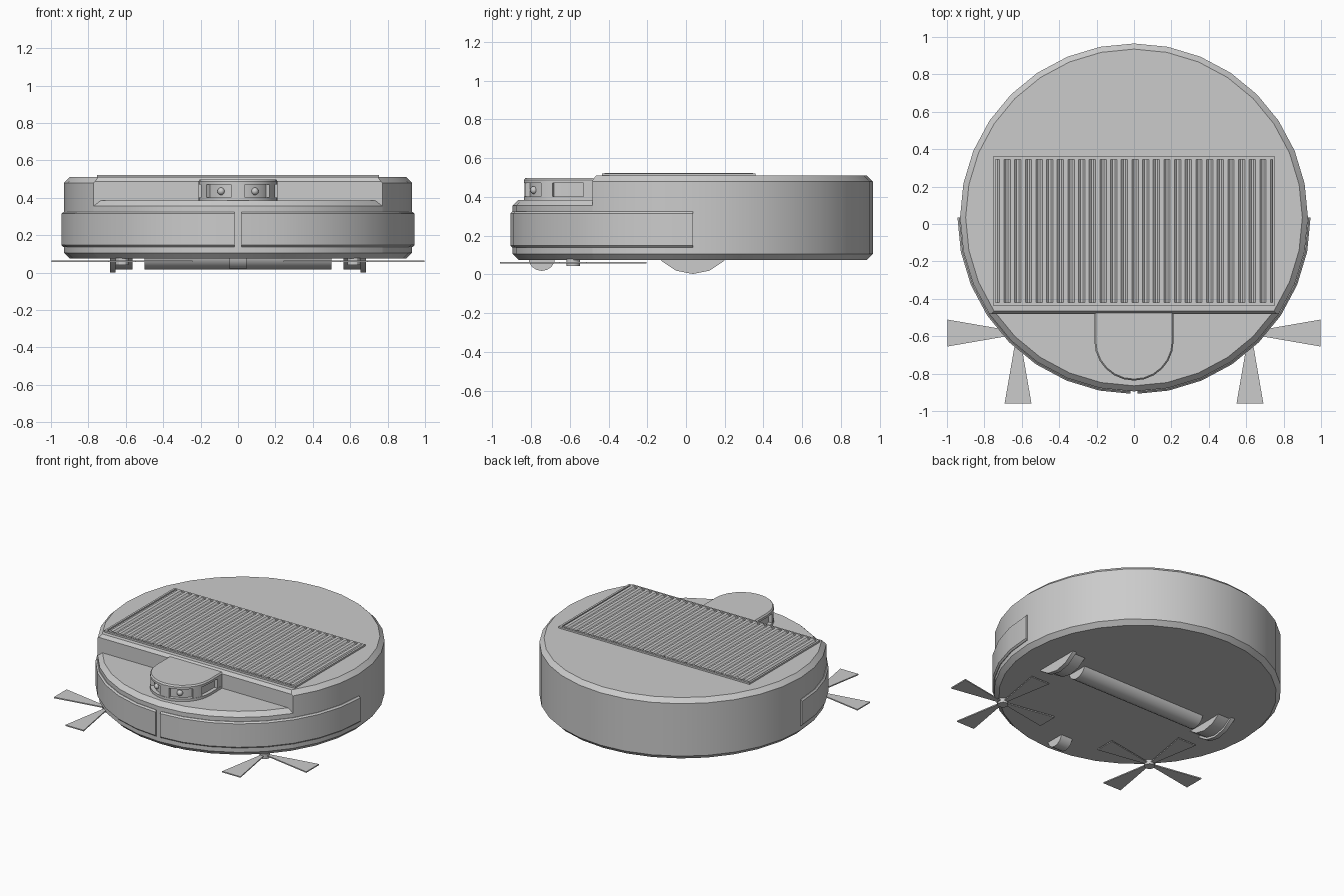
import bpy, bmesh, math
from mathutils import Matrix, Vector

if "Cube" in bpy.data.objects:
    bpy.data.objects.remove(bpy.data.objects["Cube"])

CY = 0.035          # centre of the round body in y
SIDES = 32

grey = bpy.data.materials.new("light_grey")
grey.diffuse_color = (0.6, 0.6, 0.6, 1)
grey.use_nodes = True
grey.node_tree.nodes["Principled BSDF"].inputs["Base Color"].default_value = grey.diffuse_color


def finish(bm, name, smooth=True):
    bmesh.ops.recalc_face_normals(bm, faces=bm.faces[:])
    me = bpy.data.meshes.new(name)
    bm.to_mesh(me)
    bm.free()
    me.materials.append(grey)
    if smooth:
        me.shade_smooth()
        me.set_sharp_from_angle(angle=math.radians(30))
    ob = bpy.data.objects.new(name, me)
    bpy.context.collection.objects.link(ob)
    return ob


def ring(bm, pts):
    return [bm.verts.new(p) for p in pts]


def loft(bm, loops):
    """Skin closed loops of points and cap both ends."""
    vs = [ring(bm, l) for l in loops]
    n = len(vs[0])
    for a, b in zip(vs, vs[1:]):
        for i in range(n):
            j = (i + 1) % n
            bm.faces.new((a[i], a[j], b[j], b[i]))
    bm.faces.new(vs[0][::-1])
    bm.faces.new(vs[-1])


def prism(bm, outline, z0, z1):
    loft(bm, [[(x, y, z) for x, y in outline] for z in (z0, z1)])


def box(bm, x0, x1, y0, y1, z0, z1):
    prism(bm, [(x0, y0), (x1, y0), (x1, y1), (x0, y1)], z0, z1)


def cylinder(bm, x0, x1, y, z, r, n):
    """Cylinder lying along x."""
    loft(bm, [[(x, y + r * math.sin(2 * math.pi * i / n), z - r * math.cos(2 * math.pi * i / n))
               for i in range(n)] for x in (x0, x1)])


def clip(bm, co, no, cap=True):
    """Remove everything on the side the normal points to."""
    res = bmesh.ops.bisect_plane(bm, geom=bm.verts[:] + bm.edges[:] + bm.faces[:],
                                 plane_co=co, plane_no=no, clear_outer=True)
    if cap:
        bmesh.ops.holes_fill(bm, edges=[e for e in bm.edges if e.is_boundary], sides=0)


def circle(r, z, n=SIDES):
    return [(r * math.cos(2 * math.pi * i / n), CY + r * math.sin(2 * math.pi * i / n), z)
            for i in range(n)]


# Body: full-height rear and lower front deck, joined by a step wall
WALL = -0.482
low = [(0.90, 0.075), (0.93, 0.105), (0.93, 0.355)]
bm = bmesh.new()
loft(bm, [circle(r, z) for r, z in low + [(0.93, 0.48), (0.90, 0.51)]])
clip(bm, (0, WALL, 0), (0, -1, 0), False)
front = bmesh.new()
loft(front, [circle(r, z) for r, z in low + [(0.90, 0.385)]])
clip(front, (0, WALL, 0), (0, 1, 0), False)
tmp = bpy.data.meshes.new("tmp")
front.to_mesh(tmp)
front.free()
bm.from_mesh(tmp)
bpy.data.meshes.remove(tmp)
bmesh.ops.remove_doubles(bm, verts=bm.verts[:], dist=1e-4)
bmesh.ops.holes_fill(bm, edges=[e for e in bm.edges if e.is_boundary], sides=0)
edge = [e for e in bm.edges if all(v.co.z > 0.509 and v.co.y < WALL + 0.001 for v in e.verts)]
bmesh.ops.bevel(bm, geom=edge, offset=0.022, segments=1, affect='EDGES', profile=0.5)
finish(bm, "body")

# Bumper halves wrapping the front
profile = [(0.92, 0.138), (0.934, 0.138), (0.944, 0.148), (0.944, 0.315), (0.934, 0.325), (0.92, 0.325)]
for s, side in ((1, "right"), (-1, "left")):
    path = [Vector((math.cos(a), math.sin(a))) for a in
            (-2 * math.pi * i / SIDES for i in range(SIDES // 4 + 1))]
    path[-1] = path[-2].lerp(path[-1], 0.9)
    bm = bmesh.new()
    loft(bm, [[(s * p.x * r, CY + p.y * r, z) for r, z in profile] for p in path])
    finish(bm, "bumper_" + side)

# Ribbed panel on the top
X, Y0, Y1 = 0.755, -0.435, 0.36
bm = bmesh.new()
for x0, x1, y0, y1 in ((-X, X, Y0, Y0 + 0.014), (-X, X, Y1 - 0.014, Y1),
                       (-X, -X + 0.014, Y0 + 0.014, Y1 - 0.014), (X - 0.014, X, Y0 + 0.014, Y1 - 0.014)):
    box(bm, x0, x1, y0, y1, 0.508, 0.522)
finish(bm, "panel_frame", False)

bm = bmesh.new()
count = 26
pitch = 2 * (X - 0.014) / count
section = []
for i in range(count):
    x = -X + 0.014 + i * pitch
    section += [(x, 0.512), (x + 0.2 * pitch, 0.512), (x + 0.4 * pitch, 0.524), (x + 0.8 * pitch, 0.524)]
section.append((X - 0.014, 0.512))
a = ring(bm, [(x, Y0 + 0.014, z) for x, z in section])
b = ring(bm, [(x, Y1 - 0.014, z) for x, z in section])
for i in range(len(a) - 1):
    bm.faces.new((a[i], a[i + 1], b[i + 1], b[i]))
finish(bm, "panel_ribs", False)


# Sensor turret: base, recessed core, lid and pillars between the windows
def u_shape(w, n=12):
    arc = [(w * math.cos(math.pi * i / n), -0.625 - w * math.sin(math.pi * i / n)) for i in range(n + 1)]
    return [(w, WALL + 0.005)] + arc + [(-w, WALL + 0.005)]


def u_loop(w, z):
    return [(x, y, z) for x, y in u_shape(w)]


bm = bmesh.new()
loft(bm, [u_loop(0.212, 0.383), u_loop(0.212, 0.403)])
finish(bm, "turret_base")
bm = bmesh.new()
loft(bm, [u_loop(0.185, 0.403), u_loop(0.185, 0.472)])
finish(bm, "turret_core")
bm = bmesh.new()
loft(bm, [u_loop(0.212, 0.472), u_loop(0.212, 0.488), u_loop(0.204, 0.498)])
finish(bm, "turret_lid")
bm = bmesh.new()
for ang, half in ((-90, 10), (-27, 9), (-153, 9)):
    arc = [math.radians(ang + half * k) for k in (-1, 0, 1)]
    outline = [(0.209 * math.cos(t), -0.625 + 0.209 * math.sin(t)) for t in arc]
    outline += [(0.175 * math.cos(t), -0.625 + 0.175 * math.sin(t)) for t in arc[::-1]]
    prism(bm, outline, 0.403, 0.472)
for s in (1, -1):
    box(bm, min(s * 0.18, s * 0.21), max(s * 0.18, s * 0.21), -0.53, WALL + 0.005, 0.403, 0.472)
finish(bm, "turret_pillars")
bm = bmesh.new()
for s in (1, -1):
    bmesh.ops.create_uvsphere(bm, u_segments=12, v_segments=8, radius=0.02,
                              matrix=Matrix.Translation((s * 0.09, -0.785, 0.435)))
finish(bm, "turret_sensors")

# Drive wheels, showing only below the body
for s, side in ((1, "right"), (-1, "left")):
    bm = bmesh.new()
    cylinder(bm, s * 0.655, s * 0.685, 0.035, 0.23, 0.228, 16)
    cylinder(bm, s * 0.565, s * 0.655, 0.035, 0.23, 0.213, 16)
    clip(bm, (0, 0, 0.08), (0, 0, 1))
    finish(bm, "wheel_" + side)

# Main roller and front caster
bm = bmesh.new()
cylinder(bm, -0.5, 0.5, 0.02, 0.10, 0.082, 20)
clip(bm, (0, 0, 0.08), (0, 0, 1))
finish(bm, "main_roller")
bm = bmesh.new()
cylinder(bm, -0.045, 0.045, -0.745, 0.088, 0.07, 16)
clip(bm, (0, 0, 0.08), (0, 0, 1))
finish(bm, "front_caster")

# Side brushes with four flared blades each
for s, side in ((1, "right"), (-1, "left")):
    cx, cy = s * 0.62, -0.583
    bm = bmesh.new()
    prism(bm, [(cx + 0.035 * math.cos(math.pi * i / 6), cy + 0.035 * math.sin(math.pi * i / 6))
               for i in range(12)], 0.042, 0.078)
    finish(bm, "brush_hub_" + side)
    bm = bmesh.new()
    for k in range(4):
        c, d = math.cos(k * math.pi / 2), math.sin(k * math.pi / 2)
        blade = [(0.02, -0.01), (0.378, -0.072), (0.378, 0.072), (0.02, 0.01)]
        prism(bm, [(cx + u * c - v * d, cy + u * d + v * c) for u, v in blade], 0.056, 0.064)
    finish(bm, "brush_blades_" + side, False)
